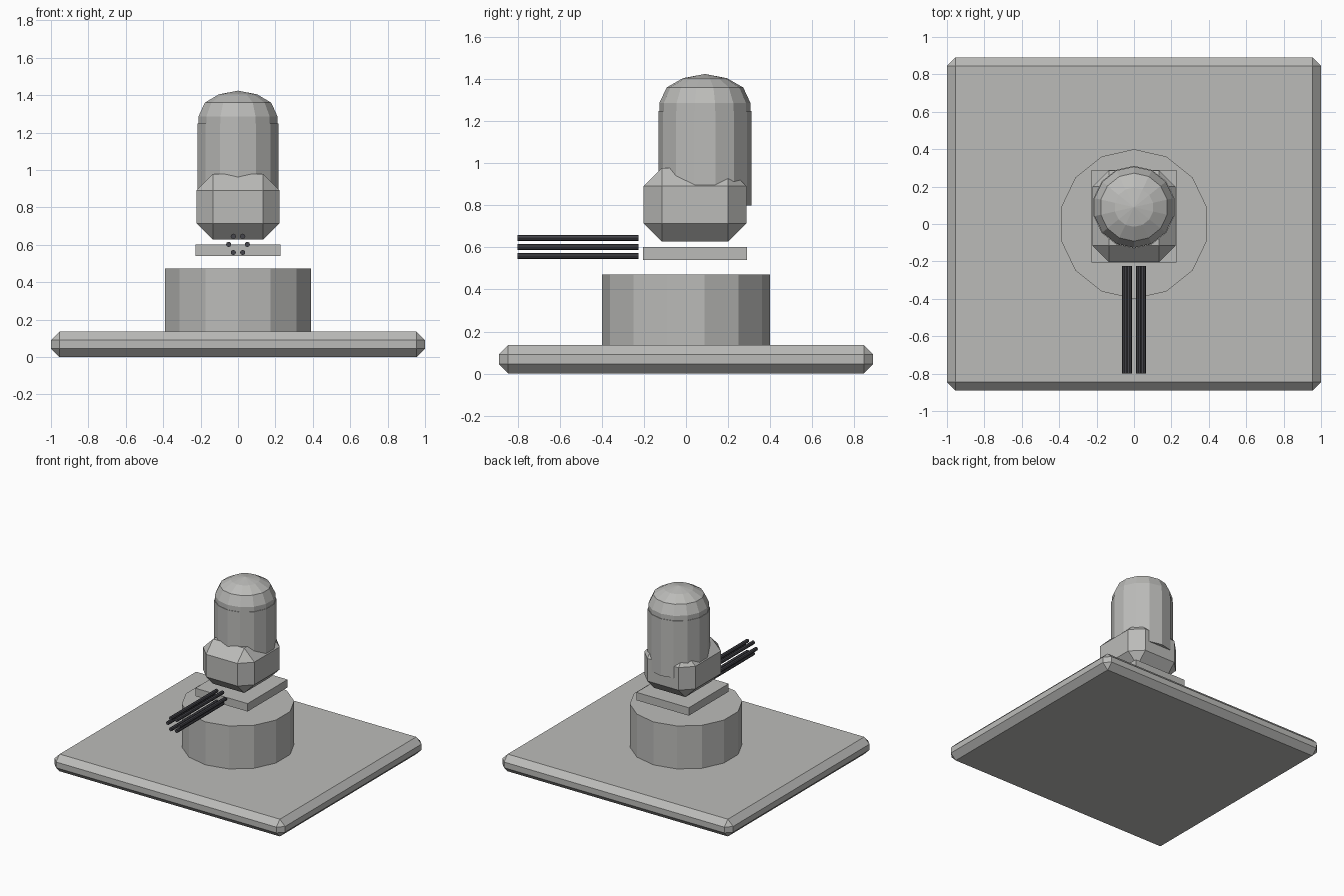
import bpy, bmesh, math
from mathutils import Matrix

if "Cube" in bpy.data.objects:
    bpy.data.objects.remove(bpy.data.objects["Cube"], do_unlink=True)


def make_material(name, color):
    mat = bpy.data.materials.new(name)
    mat.use_nodes = True
    mat.diffuse_color = color
    mat.node_tree.nodes["Principled BSDF"].inputs["Base Color"].default_value = color
    return mat


grey = make_material("light grey", (0.5, 0.5, 0.485, 1))
dark = make_material("dark gunmetal", (0.06, 0.06, 0.07, 1))
SIDES = 14


def finish(name, bm, mat):
    bmesh.ops.recalc_face_normals(bm, faces=bm.faces)
    mesh = bpy.data.meshes.new(name)
    bm.to_mesh(mesh)
    bm.free()
    mesh.materials.append(mat)
    obj = bpy.data.objects.new(name, mesh)
    bpy.context.collection.objects.link(obj)
    return obj


def box(name, low, high, chamfer=0):
    size = [b - a for a, b in zip(low, high)]
    centre = [(a + b) / 2 for a, b in zip(low, high)]
    bm = bmesh.new()
    bmesh.ops.create_cube(bm, size=1)
    bmesh.ops.scale(bm, vec=size, verts=bm.verts)
    bmesh.ops.translate(bm, vec=centre, verts=bm.verts)
    if chamfer:
        bmesh.ops.bevel(bm, geom=bm.edges[:], offset=chamfer, segments=1,
                        affect='EDGES', profile=0.5)
    return finish(name, bm, grey)


def turned(name, profile, y):
    """Faceted solid of revolution from (radius, z) pairs, corner facing front."""
    bm = bmesh.new()
    rings = []
    for radius, z in profile:
        if radius == 0:
            rings.append([bm.verts.new((0, y, z))] * SIDES)
            continue
        angles = [math.tau * i / SIDES for i in range(SIDES)]
        rings.append([bm.verts.new((radius * math.sin(a), y - radius * math.cos(a), z))
                      for a in angles])
    for lower, upper in zip(rings, rings[1:]):
        for i in range(SIDES):
            j = (i + 1) % SIDES
            corners = [lower[i], lower[j], upper[j], upper[i]]
            bm.faces.new(list(dict.fromkeys(corners)))
    bm.faces.new(rings[0])
    if profile[-1][0] > 0:
        bm.faces.new(rings[-1])
    return finish(name, bm, grey)


# Ground slab, pedestal and floating mounting plate
box("base_slab", (-1, -0.89, 0), (1, 0.89, 0.135), 0.045)
turned("pedestal", [(0.4, 0.13), (0.4, 0.472)], 0)
box("mounting_plate", (-0.227, -0.205, 0.54), (0.227, 0.29, 0.602))

# Chamfered housing, upright drum and its domed cap
box("housing", (-0.222, -0.202, 0.627), (0.222, 0.287, 0.978), 0.087)
turned("drum", [(0.221, 0.8), (0.221, 1.247)], 0.09)
turned("dome_cap", [(0.217, 1.2), (0.217, 1.285), (0.182, 1.36),
                    (0.105, 1.404), (0, 1.424)], 0.09)

# Six barrels in a ring
for i in range(6):
    angle = math.tau * i / 6
    bm = bmesh.new()
    bmesh.ops.create_cone(bm, cap_ends=True, segments=8, radius1=0.014,
                          radius2=0.014, depth=0.575)
    place = Matrix.Translation((0.05 * math.cos(angle), -0.5125,
                                0.602 + 0.05 * math.sin(angle)))
    bm.transform(place @ Matrix.Rotation(math.pi / 2, 4, 'X'))
    finish(f"barrel_{i + 1}", bm, dark)
